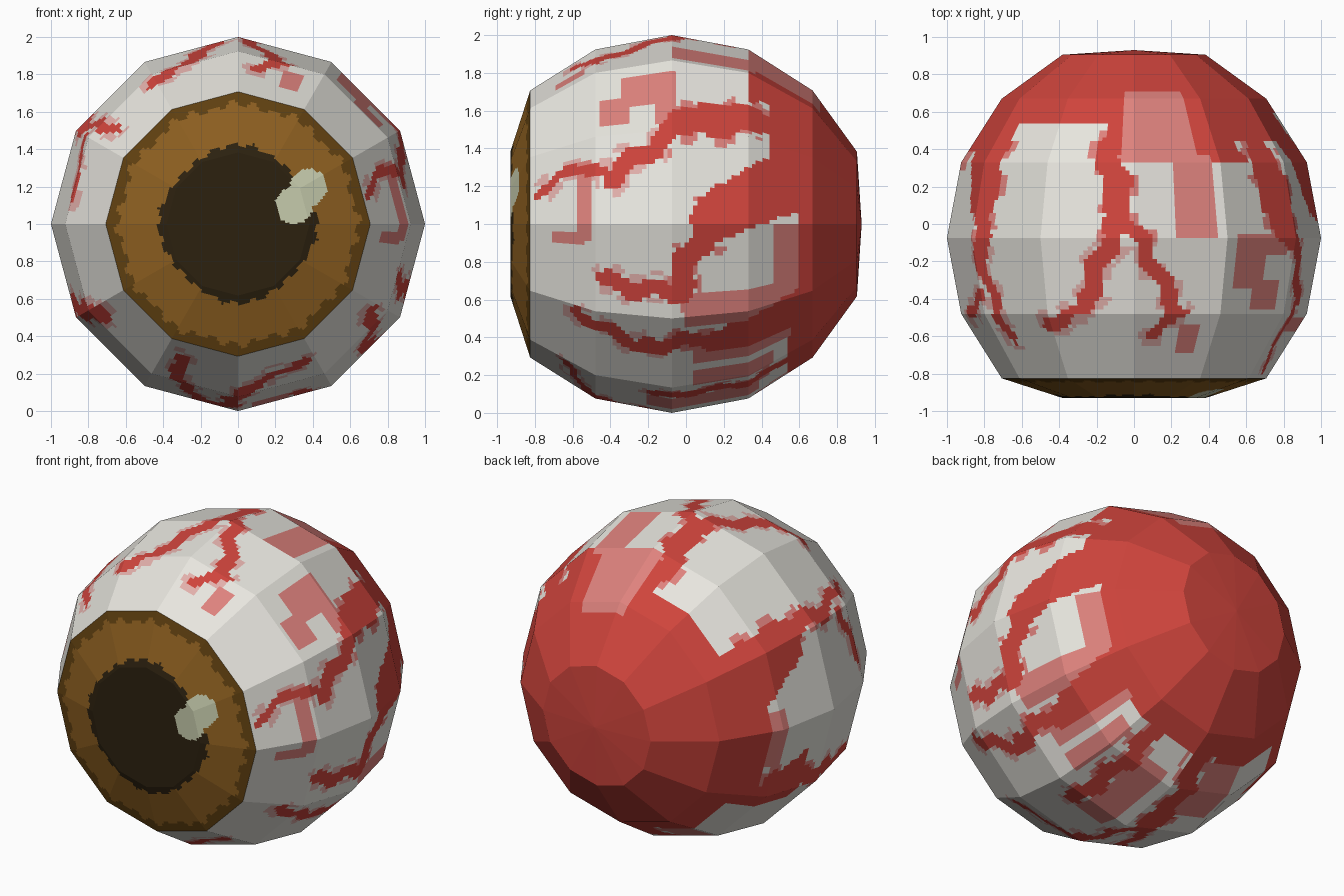
import bpy, bmesh, math

if "Cube" in bpy.data.objects:
    bpy.data.objects.remove(bpy.data.objects["Cube"])

# Facet profile along y (radius, y); 12 flat sides around the y axis
PROFILE = [(math.sin(math.pi * i / 8), y) for i, y in
           enumerate((-.93, -.93, -.825, -.48, -.075, .33, .67, .905, .93))]
SIDES, COLS, ROWS = 12, 20, 18

COLOURS = {"white": "E8E6DF", "red": "CF443C", "pink": "DE827D", "pale pink": "E2B0AB",
           "iris brown": "8D5F20", "rim brown": "604010", "pupil dark": "2C210F",
           "glint": "C6CBAC"}
WHITE, RED, PINK, PALE, IRIS, RIM, PUPIL, GLINT = range(8)


def linear(c):
    return c / 12.92 if c < .04045 else ((c + .055) / 1.055) ** 2.4


mats = []
for name, code in COLOURS.items():
    m = bpy.data.materials.new(name)
    m.diffuse_color = (*[linear(v / 255) for v in bytes.fromhex(code)], 1)
    m.use_nodes = True
    m.node_tree.nodes["Principled BSDF"].inputs["Base Color"].default_value = m.diffuse_color
    mats.append(m)

# White bays reaching back into the red: angle, slant, half width, y limit
BAYS = [(18, 45, 13, .43), (57, 0, 13, .33), (84, 0, 14, .36), (122, 0, 21, .54),
        (172, 40, 18, .38), (237, 0, 20, .5), (285, 0, 28, .52), (334, 25, 16, .6)]

# Veins: start angle, start y, end angle, end y, half width
VEINS = [
    # right side
    (39, .35, 33, 0, .1), (31, -.02, 16, -.4, .055), (16, -.4, 21, -.6, .03),
    (21, -.6, 13, -.79, .025),
    (5, .15, -22, -.05, .07), (-22, -.08, -20, -.43, .05),
    (-33, -.58, -45, -.2, .04), (-42, -.2, -38, .5, .055),
    # top
    (99, .4, 94, .08, .07), (94, .08, 106, -.4, .055), (106, -.45, 122, -.54, .03),
    (94, .08, 75, -.46, .045), (73, -.48, 84, -.58, .03),
    # left side
    (145, .4, 147, -.2, .06), (147, -.2, 142, -.6, .035), (150, -.38, 171, -.5, .03),
    (202, .3, 212, -.55, .06),
    # underside
    (265, .5, 258, -.1, .07), (258, -.1, 246, -.68, .04),
    (262, .1, 271, -.5, .05), (271, -.52, 296, -.64, .03), (290, .5, 290, -.15, .055)]

# Pink patches: angle, y, half angle, half length
PATCHES = [(49, -.2, 7, .15), (41, -.38, 6, .07), (38, -.1, 5, .05), (8, -.55, 14, .035),
           (-5, -.62, 2, .1), (-14, .52, 14, .07), (-29, .3, 6, .3), (-46, .3, 5, .25),
           (81, .52, 14, .2), (70, .15, 7, .22), (70, -.6, 4, .08),
           (185, .33, 12, .06), (250, .3, 8, .2), (280, .1, 6, .3), (302, .25, 4, .2)]


def turn(a):
    return (a + 180) % 360 - 180


def radius(y):
    for (r0, y0), (r1, y1) in zip(PROFILE[1:], PROFILE[2:]):
        if y <= y1:
            return r0 + (r1 - r0) * (y - y0) / (y1 - y0)
    return .1


def vein_gap(a, y):
    """Distance to the edge of the nearest zigzag vein, negative inside."""
    best, k = 9, math.radians(radius(y))
    for a0, y0, a1, y1, w in VEINS:
        px, py = turn(a - a0) * k, y - y0
        dx, dy = turn(a1 - a0) * k, y1 - y0
        length = math.hypot(dx, dy)
        along = (px * dx + py * dy) / length
        t = max(0, min(length, along))
        across = (px * dy - py * dx) / length + min(.5 * w, .025) * math.sin(t * 24)
        best = min(best, math.hypot(along - t, across) - w)
    return best


def paint_ball(c):
    # snap to small blocks so the veins have stepped edges
    a = math.degrees(math.atan2(c.z, c.x)) % 360
    a, y = (math.floor(a / 1.5) + .5) * 1.5, (math.floor(c.y / .023) + .5) * .023
    patch = any(abs(turn(a - pa)) < ha and abs(y - py) < hy for pa, py, ha, hy in PATCHES)
    limit = max([.08] + [b for ba, slant, half, b in BAYS
                         if abs(turn(a - ba - slant * y)) < half])
    vein = vein_gap(a, y)
    if patch and (55 < a < 96 or y < limit + .04) and vein > 0:
        return PINK
    if y > limit or vein < 0:
        return RED
    # broken pink fringe beside the veins
    if vein < .04 and (int(a / 8) + int((y + 2) / .09)) % 2:
        return PALE if y < -.1 else PINK
    return WHITE


def paint_iris(c):
    r, a = math.hypot(c.x, c.z), math.atan2(c.z, c.x)
    if min(math.hypot(c.x - .375, c.z - .195), math.hypot(c.x - .3, c.z - .1)) < .1:
        return GLINT
    if r < .41 + .015 * math.cos(4 * a) + .013 * math.sin(24 * a):
        return PUPIL
    return IRIS if r < .635 + .012 * math.cos(12 * a) + .014 * math.sin(36 * a) else RIM


def build(name, profile, paint):
    """Faceted surface around y, each flat facet cut finely for its colours."""
    bm = bmesh.new()
    rows = [tuple(p[k] + (q[k] - p[k]) * i / ROWS for k in (0, 1))
            for p, q in zip(profile, profile[1:]) for i in range(ROWS)] + [profile[-1]]
    ring = []
    for s in range(SIDES):
        a0, a1 = math.tau * s / SIDES, math.tau * (s + 1) / SIDES
        for i in range(COLS):
            t = i / COLS
            ring.append((math.cos(a0) * (1 - t) + math.cos(a1) * t,
                         math.sin(a0) * (1 - t) + math.sin(a1) * t))
    grid = [[bm.verts.new((r * x, y, r * z)) for x, z in ring] if r > 1e-6
            else [bm.verts.new((0, y, 0))] * len(ring) for r, y in rows]
    n = len(ring)
    for lo, hi in zip(grid, grid[1:]):
        for i in range(n):
            j = (i + 1) % n
            # this corner order faces outward
            f = bm.faces.new(list(dict.fromkeys((lo[i], hi[i], hi[j], lo[j]))))
            f.material_index = paint(f.calc_center_median())
    bm.normal_update()
    side = max(bm.faces, key=lambda f: f.calc_center_median().x)
    if side.normal.x < 0:
        bmesh.ops.reverse_faces(bm, faces=bm.faces)
    me = bpy.data.meshes.new(name)
    bm.to_mesh(me)
    bm.free()
    for m in mats:
        me.materials.append(m)
    ob = bpy.data.objects.new(name, me)
    ob.location.z = 1
    bpy.context.collection.objects.link(ob)


build("eyeball", PROFILE[2:], paint_ball)
build("iris", PROFILE[:3], paint_iris)
